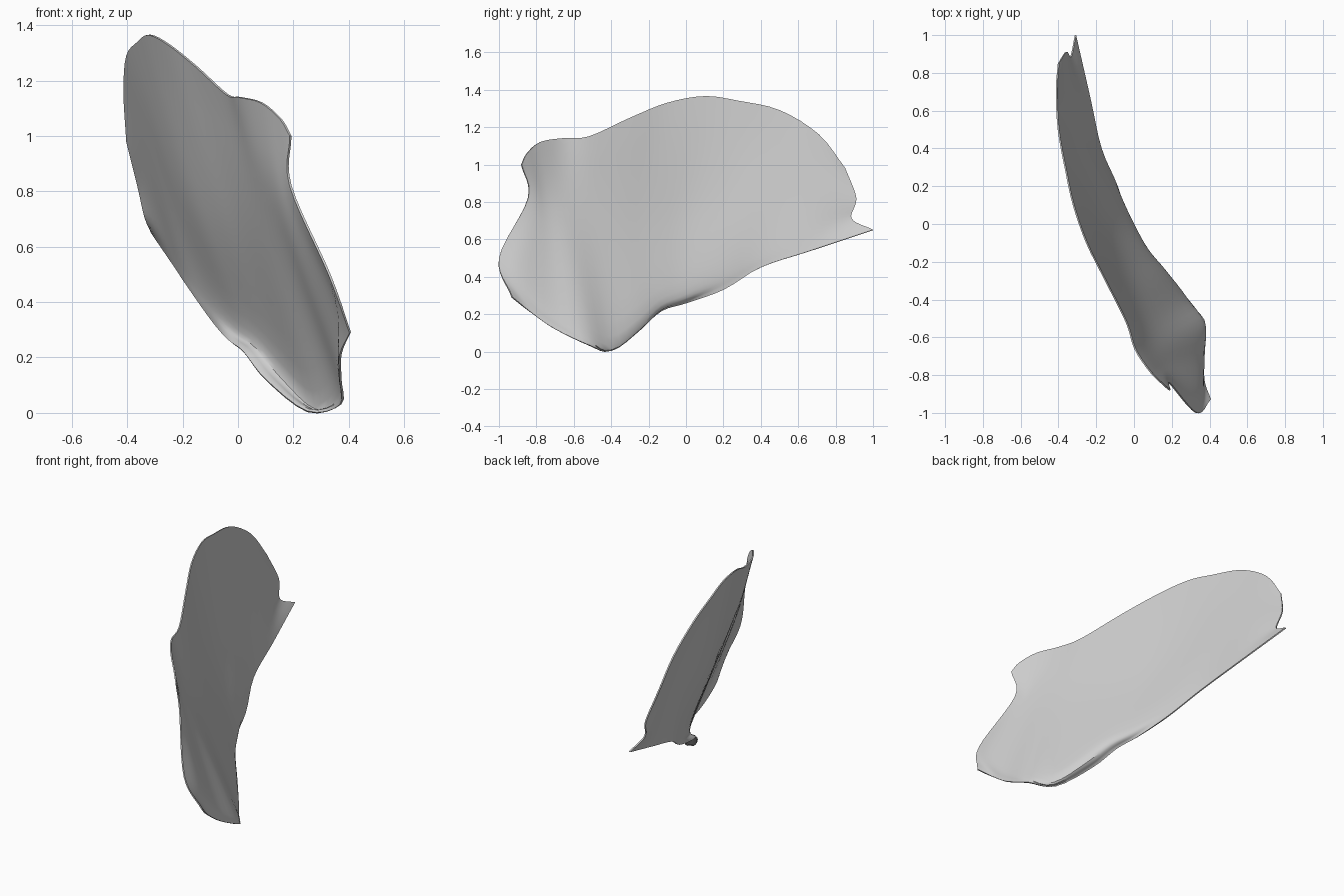
import bpy
from mathutils import Vector

if "Cube" in bpy.data.objects:
    bpy.data.objects.remove(bpy.data.objects["Cube"])

# Cross-sections from the pointed tail to the broad end:
# lower edge, fold ridge, middle, upper edge
SECTIONS = [
    [(-.31, 1, .65), (-.335, .885, .71), (-.36, .91, .82), (-.40, .85, .98)],
    [(-.235, .67, .54), (-.265, .67, .65), (-.335, .68, .9), (-.41, .71, 1.16)],
    [(-.175, .4, .45), (-.195, .4, .55), (-.285, .42, .9), (-.40, .5, 1.29)],
    [(-.09, .2, .33), (-.11, .2, .45), (-.225, .2, .83), (-.36, .28, 1.34)],
    [(-.03, 0, .26), (-.01, 0, .34), (-.155, 0, .76), (-.32, .1, 1.365)],
    [(.02, -.13, .22), (.07, -.14, .28), (-.078, -.18, .73), (-.25, -.1, 1.33)],
    [(.1, -.25, .12), (.16, -.25, .18), (0, -.35, .72), (-.15, -.3, 1.25)],
    [(.25, -.41, .005), (.27, -.4, .08), (.065, -.5, .72), (-.04, -.52, 1.15)],
    [(.37, -.51, .03), (.34, -.54, .14), (.12, -.64, .74), (.005, -.66, 1.14)],
    [(.37, -.7, .12), (.34, -.72, .26), (.155, -.74, .76), (.085, -.78, 1.12)],
    [(.37, -.83, .21), (.345, -.89, .41), (.18, -.80, .78), (.155, -.85, 1.06)],
    [(.405, -.93, .29), (.33, -1, .5), (.19, -.845, .82), (.19, -.88, 1.0)],
]


def spline(points, steps):
    """Smooth curve through the points."""
    p = [Vector(q) for q in points]
    p = [2 * p[0] - p[1]] + p + [2 * p[-1] - p[-2]]
    out = []
    for i in range(1, len(p) - 2):
        a, b, c, d = p[i - 1:i + 3]
        for s in range(steps):
            t = s / steps
            out.append(0.5 * (2 * b + (c - a) * t + (2 * a - 5 * b + 4 * c - d) * t ** 2
                              + (3 * b - a - 3 * c + d) * t ** 3))
    return out + [p[-2]]


# Loft the curved sheet in both directions
rails = [spline(rail, 4) for rail in zip(*SECTIONS)]
rows = [spline(section, 6) for section in zip(*rails)]
n = len(rows[0])
verts = [v for row in rows for v in row]
faces = [(i * n + j, i * n + j + 1, (i + 1) * n + j + 1, (i + 1) * n + j)
         for i in range(len(rows) - 1) for j in range(n - 1)]

mesh = bpy.data.meshes.new("curved_sheet")
mesh.from_pydata(verts, [], faces)
sheet = bpy.data.objects.new("curved_sheet", mesh)
bpy.context.collection.objects.link(sheet)

# One plain grey
grey = bpy.data.materials.new("light_grey")
grey.diffuse_color = (0.62, 0.62, 0.62, 1)
grey.use_nodes = True
grey.node_tree.nodes["Principled BSDF"].inputs["Base Color"].default_value = grey.diffuse_color
mesh.materials.append(grey)

# Thin shell with crisp rim and soft faces
solid = sheet.modifiers.new("thickness", 'SOLIDIFY')
solid.thickness = 0.008
solid.offset = 0
bpy.context.view_layer.objects.active = sheet
sheet.select_set(True)
bpy.ops.object.modifier_apply(modifier=solid.name)
bpy.ops.object.shade_smooth_by_angle(angle=0.6)
